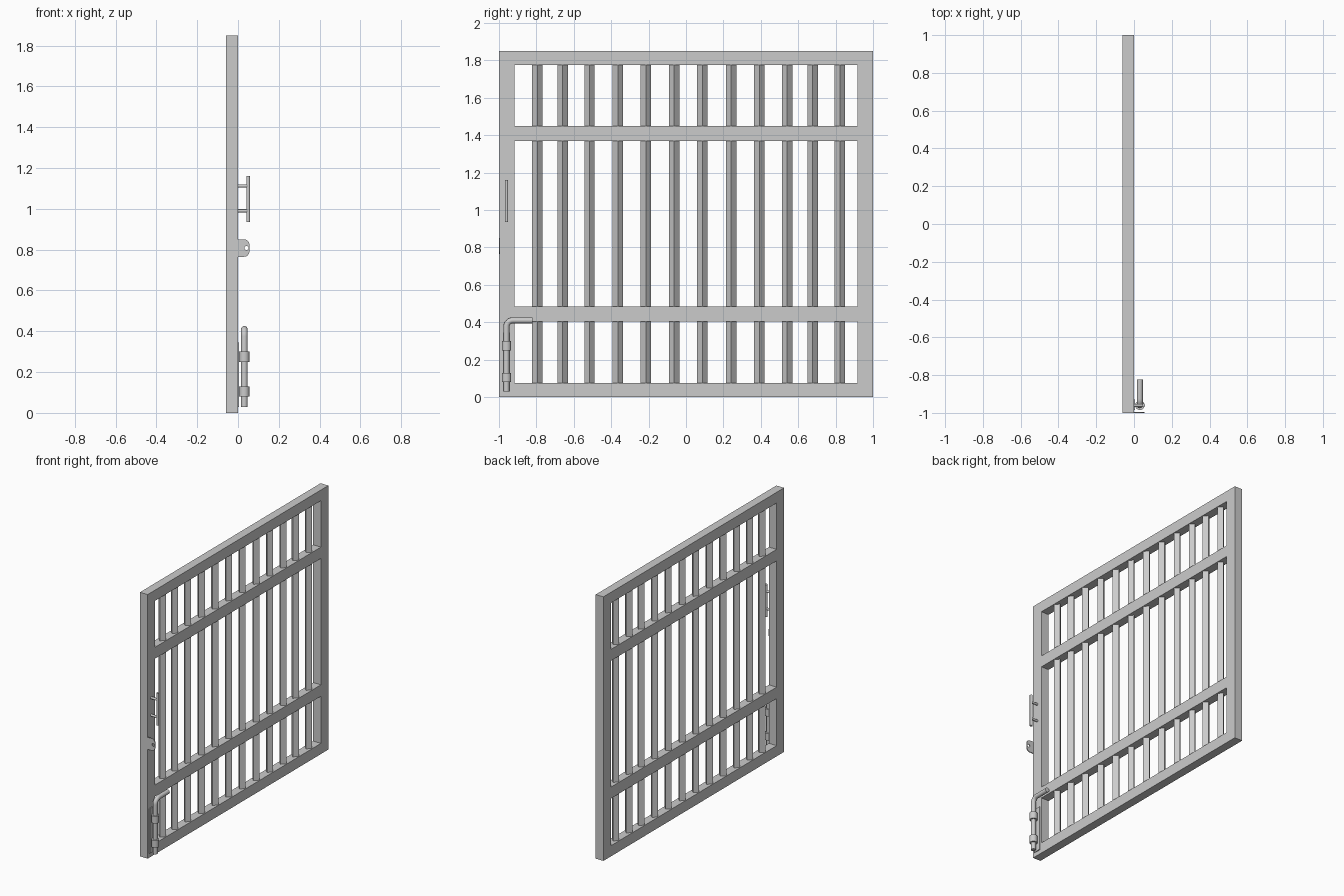
import bpy, bmesh
from math import pi, sin, cos
from mathutils import Vector, Matrix

if "Cube" in bpy.data.objects:
    bpy.data.objects.remove(bpy.data.objects["Cube"])


def finish(name, bm, smooth=False):
    bmesh.ops.recalc_face_normals(bm, faces=bm.faces)
    me = bpy.data.meshes.new(name)
    bm.to_mesh(me)
    bm.free()
    ob = bpy.data.objects.new(name, me)
    bpy.context.collection.objects.link(ob)
    if smooth:
        bpy.ops.object.select_all(action='DESELECT')
        bpy.context.view_layer.objects.active = ob
        ob.select_set(True)
        bpy.ops.object.shade_smooth_by_angle(angle=0.6)
    return ob


def box(name, lo, hi):
    bm = bmesh.new()
    lo, hi = Vector(lo), Vector(hi)
    bmesh.ops.create_cube(bm, size=1, matrix=Matrix.Translation((lo + hi) / 2) @ Matrix.Diagonal((*(hi - lo), 1)))
    return finish(name, bm)


def rod(name, a, b, r, sides=20, smooth=True):
    a, b = Vector(a), Vector(b)
    d = b - a
    mat = Matrix.Translation((a + b) / 2) @ d.to_track_quat('Z', 'Y').to_matrix().to_4x4()
    bm = bmesh.new()
    bmesh.ops.create_cone(bm, cap_ends=True, segments=sides, radius1=r, radius2=r, depth=d.length, matrix=mat)
    return finish(name, bm, smooth)


# One-piece frame: grid of cells with the openings left out, then thickened
ys = [-1, -0.918, 0.918, 1]
zs = [0, 0.075, 0.405, 0.485, 1.37, 1.45, 1.775, 1.85]
bm = bmesh.new()
grid = [[bm.verts.new((-0.06, y, z)) for z in zs] for y in ys]
for i in range(3):
    for j in range(7):
        if not (i == 1 and j % 2 == 1):
            bm.faces.new((grid[i][j], grid[i + 1][j], grid[i + 1][j + 1], grid[i][j + 1]))
ext = bmesh.ops.extrude_face_region(bm, geom=bm.faces[:], use_keep_orig=True)
bmesh.ops.translate(bm, vec=(0.06, 0, 0), verts=[v for v in ext['geom'] if isinstance(v, bmesh.types.BMVert)])
finish("gate_frame", bm)

# Square bars turned on edge, one run per opening
bars = [-0.795, -0.66, -0.516, -0.364, -0.214, -0.063, 0.088, 0.241, 0.392, 0.541, 0.677, 0.823]
for y in bars:
    for z0, z1 in zip(zs[1:-1:2], zs[2:-1:2]):
        bm = bmesh.new()
        r = 0.028
        low = bm.faces.new([bm.verts.new((-0.03 + r * cos(k * pi / 2), y + r * sin(k * pi / 2), z0)) for k in range(4)])
        top = bmesh.ops.extrude_face_region(bm, geom=[low], use_keep_orig=True)
        bmesh.ops.translate(bm, vec=(0, 0, z1 - z0), verts=[v for v in top['geom'] if isinstance(v, bmesh.types.BMVert)])
        finish("bar", bm)

# Pull handle on two standoffs
rod("pull_handle", (0.05, -0.96, 0.935), (0.05, -0.96, 1.16), 0.009)
for z in (0.99, 1.112):
    rod("handle_standoff", (0, -0.96, z), (0.05, -0.96, z), 0.008)

# Padlock tab: rounded plate with a hole
cu = bpy.data.curves.new("lock_tab", 'CURVE')
cu.dimensions = '2D'
cu.fill_mode = 'BOTH'
cu.extrude = 0.003


def loop(pts):
    s = cu.splines.new('POLY')
    s.points.add(len(pts) - 1)
    for p, (x, z) in zip(s.points, pts):
        p.co = (x, z, 0, 1)
    s.use_cyclic_u = True


R = 0.026
arc = [k * pi / 16 for k in range(9)]
loop([(0, 0.765)] + [(0.056 - R + R * sin(a), 0.765 + R - R * cos(a)) for a in arc]
     + [(0.056 - R + R * cos(a), 0.85 - R + R * sin(a)) for a in arc] + [(0, 0.85)])
loop([(0.042 + 0.010 * cos(k * pi / 10), 0.808 + 0.010 * sin(k * pi / 10)) for k in range(20)])
tab = bpy.data.objects.new("lock_tab", cu)
tab.matrix_world = Matrix.Translation((0, -0.997, 0)) @ Matrix.Rotation(pi / 2, 4, 'X')
bpy.context.collection.objects.link(tab)

# Drop bolt: bent round bar swept along an L path
X, Y, top, bend = 0.031, -0.96, 0.410, 0.035
path = [(Y, 0.03)] + [(Y + bend - bend * cos(a), top - bend + bend * sin(a)) for a in arc] + [(-0.822, top)]
cu = bpy.data.curves.new("drop_bolt", 'CURVE')
cu.dimensions = '3D'
cu.bevel_depth = 0.016
cu.bevel_resolution = 4
cu.use_fill_caps = True
s = cu.splines.new('POLY')
s.points.add(len(path) - 1)
for p, (y, z) in zip(s.points, path):
    p.co = (X, y, z, 1)
s.use_smooth = True
bpy.context.collection.objects.link(bpy.data.objects.new("drop_bolt", cu))

# Bolt back plate and guide sleeves
box("bolt_plate", (0, -0.985, 0.03), (0.006, -0.93, 0.345))
for z in (0.08, 0.25):
    rod("bolt_sleeve", (X, Y, z), (X, Y, z + 0.05), 0.025, 24)
